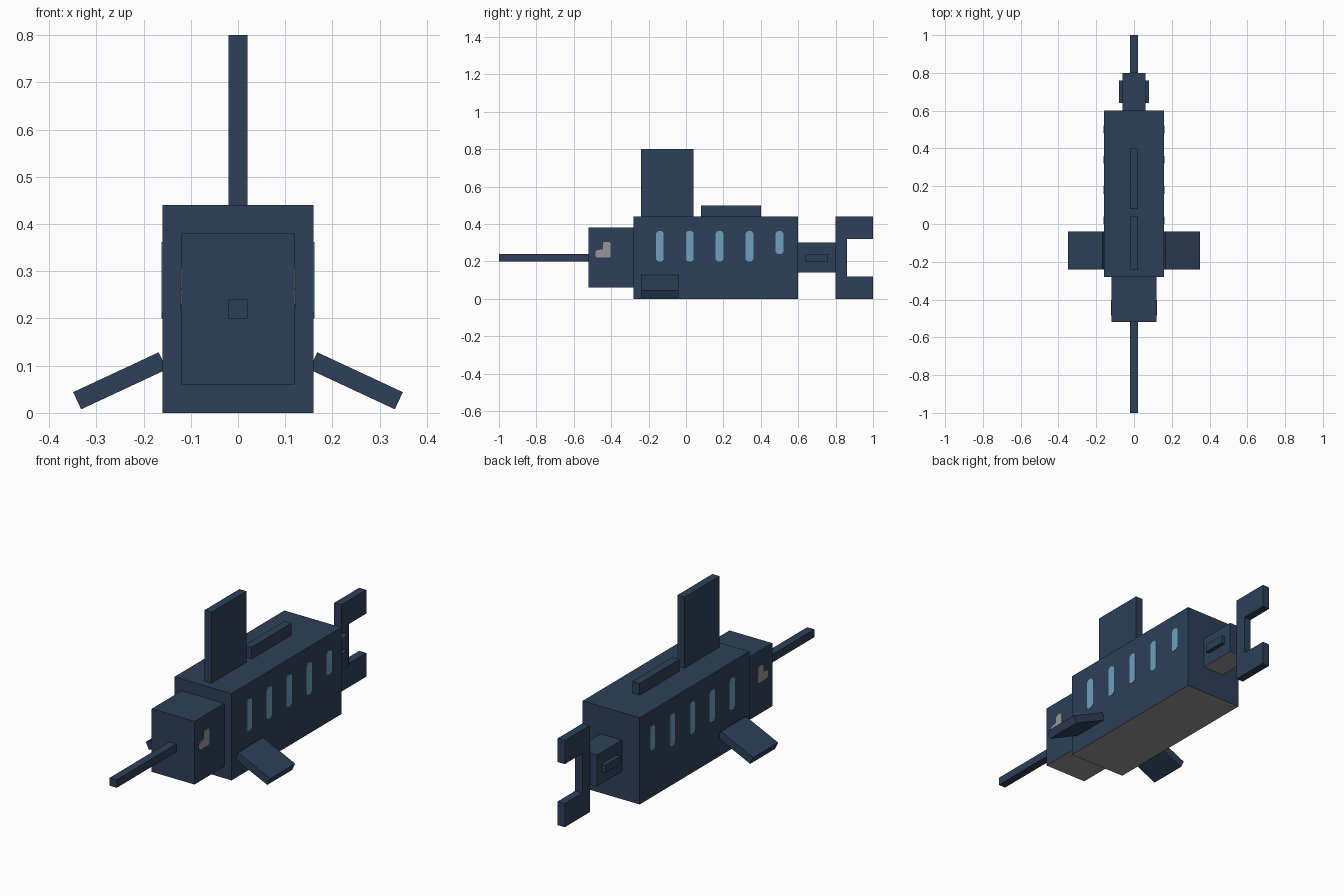
import bpy
import bmesh
from math import radians
from mathutils import Matrix

cube = bpy.data.objects.get("Cube")
if cube:
    bpy.data.objects.remove(cube)


def material(name, rgb):
    mat = bpy.data.materials.new(name)
    mat.use_nodes = True
    color = (*rgb, 1)
    mat.diffuse_color = color
    mat.node_tree.nodes["Principled BSDF"].inputs["Base Color"].default_value = color
    return mat


navy = material("navy", (0.026, 0.051, 0.1))
grey = material("grey", (0.3, 0.305, 0.3))
blue = material("light_blue", (0.156, 0.352, 0.515))


def finish(name, bm, *mats):
    bmesh.ops.recalc_face_normals(bm, faces=bm.faces)
    mesh = bpy.data.meshes.new(name)
    bm.to_mesh(mesh)
    bm.free()
    for mat in mats:
        mesh.materials.append(mat)
    obj = bpy.data.objects.new(name, mesh)
    bpy.context.collection.objects.link(obj)
    return obj


def box(name, xs, ys, zs, tilt=0, belly=False):
    """Box between limits, tilted about y through its centre."""
    bm = bmesh.new()
    limits = (xs, ys, zs)
    size = [hi - lo for lo, hi in limits]
    center = [(lo + hi) / 2 for lo, hi in limits]
    move = Matrix.Translation(center) @ Matrix.Rotation(tilt, 4, "Y") @ Matrix.Diagonal((*size, 1))
    bmesh.ops.create_cube(bm, size=1, matrix=move)
    bm.normal_update()
    if belly:
        for face in bm.faces:
            face.material_index = int(face.normal.z < -0.9)
    return finish(name, bm, navy, grey)


def prism(name, outline, x0, x1, mat):
    """Extrude a side-view outline of (y, z) points across x."""
    bm = bmesh.new()
    face = bm.faces.new([bm.verts.new((x0, y, z)) for y, z in outline])
    out = bmesh.ops.extrude_face_region(bm, geom=[face])
    verts = [g for g in out["geom"] if isinstance(g, bmesh.types.BMVert)]
    bmesh.ops.translate(bm, verts=verts, vec=(x1 - x0, 0, 0))
    return finish(name, bm, mat)


def stripe(y, low, high):
    """Narrow upright slot with clipped corners."""
    w, c = 0.021, 0.011
    return [(y - w + c, low), (y + w - c, low), (y + w, low + c), (y + w, high - c),
            (y + w - c, high), (y - w + c, high), (y - w, high - c), (y - w, low + c)]


# Body, head and tail stem with grey undersides
box("body", (-0.16, 0.16), (-0.28, 0.6), (0, 0.44), belly=True)
box("head", (-0.12, 0.12), (-0.52, -0.28), (0.06, 0.38), belly=True)
box("tail_stem", (-0.06, 0.06), (0.6, 0.8), (0.14, 0.3), belly=True)

# Bill and back fins
box("bill", (-0.02, 0.02), (-1, -0.52), (0.2, 0.24))
box("dorsal_fin", (-0.02, 0.02), (-0.24, 0.04), (0.44, 0.8))
box("rear_dorsal_ridge", (-0.02, 0.02), (0.08, 0.4), (0.44, 0.5))

# Forked tail
prism("tail_fin", [(0.8, 0), (1, 0), (1, 0.12), (0.86, 0.12), (0.86, 0.32),
                   (1, 0.32), (1, 0.44), (0.8, 0.44)], -0.02, 0.02, navy)

# Paired fins, keels, stripes and eyes
eye = [(-0.475, 0.22), (-0.405, 0.22), (-0.402, 0.295), (-0.412, 0.305), (-0.435, 0.305),
       (-0.445, 0.295), (-0.445, 0.265), (-0.475, 0.26), (-0.485, 0.25), (-0.485, 0.23)]
for side, label in ((1, "left"), (-1, "right")):
    fin_x = sorted((side * 0.15, side * 0.35))
    box(label + "_pectoral_fin", fin_x, (-0.24, -0.04), (0.048, 0.088), tilt=side * radians(25))
    box(label + "_tail_keel", sorted((side * 0.06, side * 0.08)), (0.64, 0.76), (0.2, 0.24))
    for i in range(5):
        low = 0.24 if i == 4 else 0.2
        prism(f"{label}_stripe_{i + 1}", stripe(-0.14 + 0.16 * i, low, 0.362),
              side * 0.159, side * 0.162, blue)
    prism(label + "_eye", eye, side * 0.119, side * 0.122, grey)
